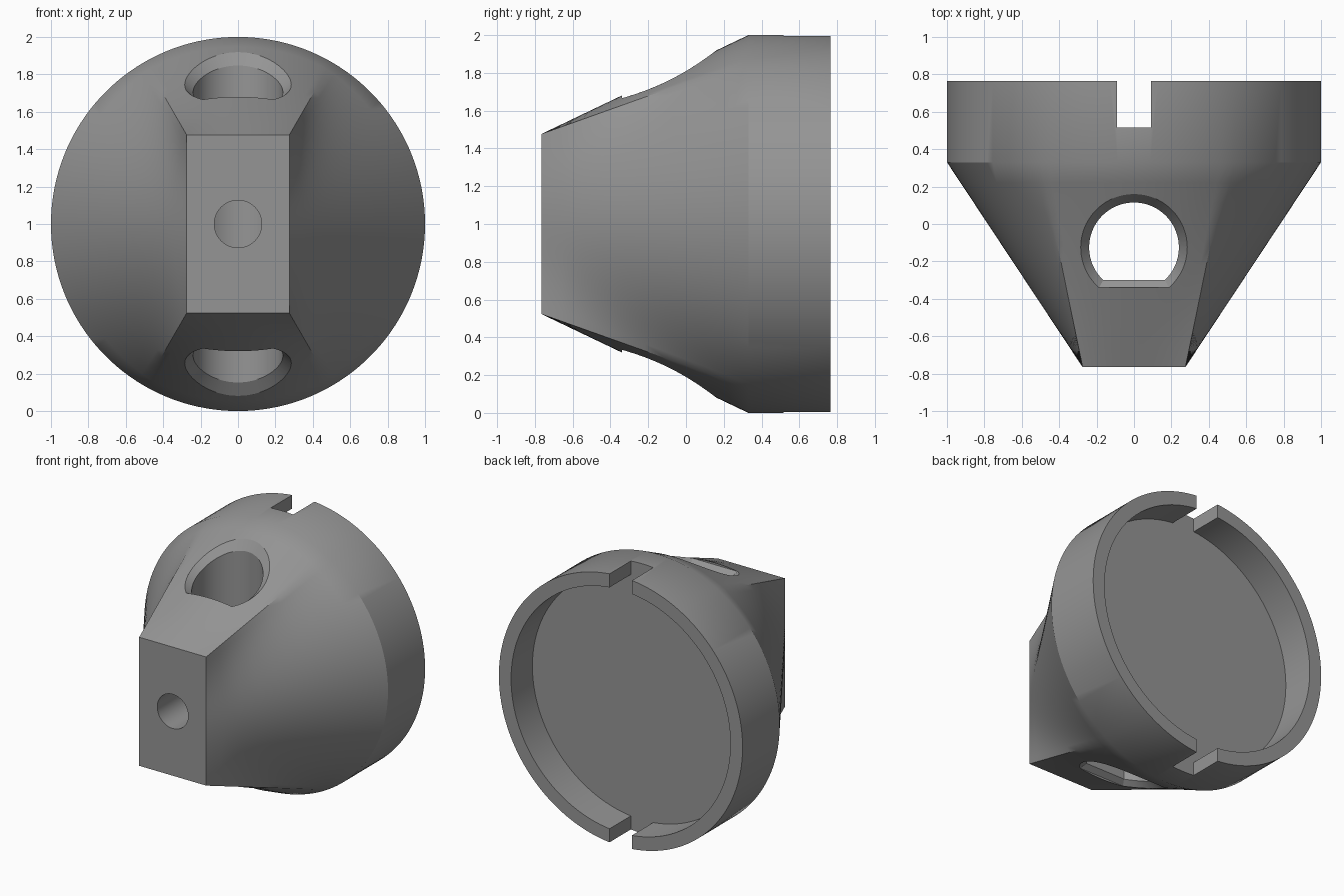
import bpy, bmesh, math

if "Cube" in bpy.data.objects:
    bpy.data.objects.remove(bpy.data.objects["Cube"])

HX, HZ = 0.275, 0.477            # half size of the flat front
Y0, Y1, Y2 = -0.765, 0.33, 0.765  # front, shoulder, back rim
CORNER = math.atan2(HX, HZ)

grey = bpy.data.materials.new("plain grey")
grey.diffuse_color = (0.3, 0.3, 0.3, 1)
grey.use_nodes = True
grey.node_tree.nodes["Principled BSDF"].inputs["Base Color"].default_value = grey.diffuse_color


def section_radius(a, y):
    """Radius at angle a from vertical, blending rectangle into circle."""
    t = min(max((y - Y0) / (Y1 - Y0), 0), 1)
    s, c = abs(math.sin(a)), abs(math.cos(a))
    rect = min(HX / max(s, 1e-9), HZ / max(c, 1e-9))
    return (1 - t) * rect + t


def top_height(x, y):
    """Height of the outer skin above the axis at x, y."""
    lo, hi = 0.0, math.pi / 2
    for _ in range(40):
        a = (lo + hi) / 2
        if section_radius(a, y) * math.sin(a) < abs(x):
            lo = a
        else:
            hi = a
    return section_radius(lo, y) * math.cos(lo)


def loft(name, rings):
    """Closed solid through equal-length rings, capped at both ends."""
    bm = bmesh.new()
    loops = [[bm.verts.new(p) for p in ring] for ring in rings]
    n = len(loops[0])
    for a, b in zip(loops, loops[1:]):
        for i in range(n):
            j = (i + 1) % n
            bm.faces.new((a[i], a[j], b[j], b[i]))
    bm.faces.new(loops[0][::-1])
    bm.faces.new(loops[-1])
    bmesh.ops.recalc_face_normals(bm, faces=bm.faces)
    mesh = bpy.data.meshes.new(name)
    bm.to_mesh(mesh)
    bm.free()
    obj = bpy.data.objects.new(name, mesh)
    bpy.context.collection.objects.link(obj)
    mesh.materials.append(grey)
    return obj


def disc(r, y, n):
    return [(r * math.sin(2 * math.pi * i / n), y, 1 + r * math.cos(2 * math.pi * i / n))
            for i in range(n)]


def cut(target, cutter):
    mod = target.modifiers.new("cut", 'BOOLEAN')
    mod.operation, mod.solver, mod.object = 'DIFFERENCE', 'EXACT', cutter
    bpy.context.view_layer.objects.active = target
    bpy.ops.object.modifier_apply(modifier=mod.name)
    bpy.data.objects.remove(cutter, do_unlink=True)


# Body: rectangular nose blending into a round drum
angles = []
spans = [(-CORNER, CORNER, 24), (CORNER, math.pi - CORNER, 44),
         (math.pi - CORNER, math.pi + CORNER, 24),
         (math.pi + CORNER, 2 * math.pi - CORNER, 44)]
for a0, a1, n in spans:
    angles += [a0 + (a1 - a0) * i / n for i in range(n)]
levels = [Y0 + (Y1 - Y0) * i / 10 for i in range(11)] + [Y2]
body = loft("body", [[(section_radius(a, y) * math.sin(a), y,
                       1 + section_radius(a, y) * math.cos(a)) for a in angles]
                     for y in levels])

# Round recess in the back
cut(body, loft("recess_cutter", [disc(0.9, 0.515, 128), disc(0.9, 1.0, 128)]))

# Notches through the rim at top and bottom
notch = [(-0.092, -0.1), (0.092, -0.1), (0.092, 2.1), (-0.092, 2.1)]
cut(body, loft("notch_cutter", [[(x, y, z) for x, z in notch] for y in (0.515, 1.0)]))


# Vertical D-shaped hole, with bevelled mouths following the skin
def d_shape(r, flat, n=56):
    cy = -0.125
    a0 = math.asin((flat - cy) / r)
    sweep = math.pi - 2 * a0
    return [(r * math.cos(a0 + sweep * i / n), cy + r * math.sin(a0 + sweep * i / n))
            for i in range(n + 1)]


inner, outer = d_shape(0.24, -0.30), d_shape(0.285, -0.34)
upper = [[(x, y, top_height(x, y) - 0.05) for x, y in inner],
         [(x, y, top_height(x, y)) for x, y in outer],
         [(x, y, 1.3) for x, y in outer]]
rings = [[(x, y, 1 - h) for x, y, h in r] for r in reversed(upper)]
rings += [[(x, y, 1 + h) for x, y, h in r] for r in upper]
cut(body, loft("d_hole_cutter", rings))

# Round hole from the nose into the D-shaped hole
cut(body, loft("nose_hole_cutter", [disc(0.127, -1.0, 48), disc(0.127, -0.2, 48)]))

# Smooth skin with sharp edges kept
bpy.ops.object.select_all(action='DESELECT')
body.select_set(True)
bpy.context.view_layer.objects.active = body
bpy.ops.object.shade_smooth_by_angle(angle=math.radians(30))
